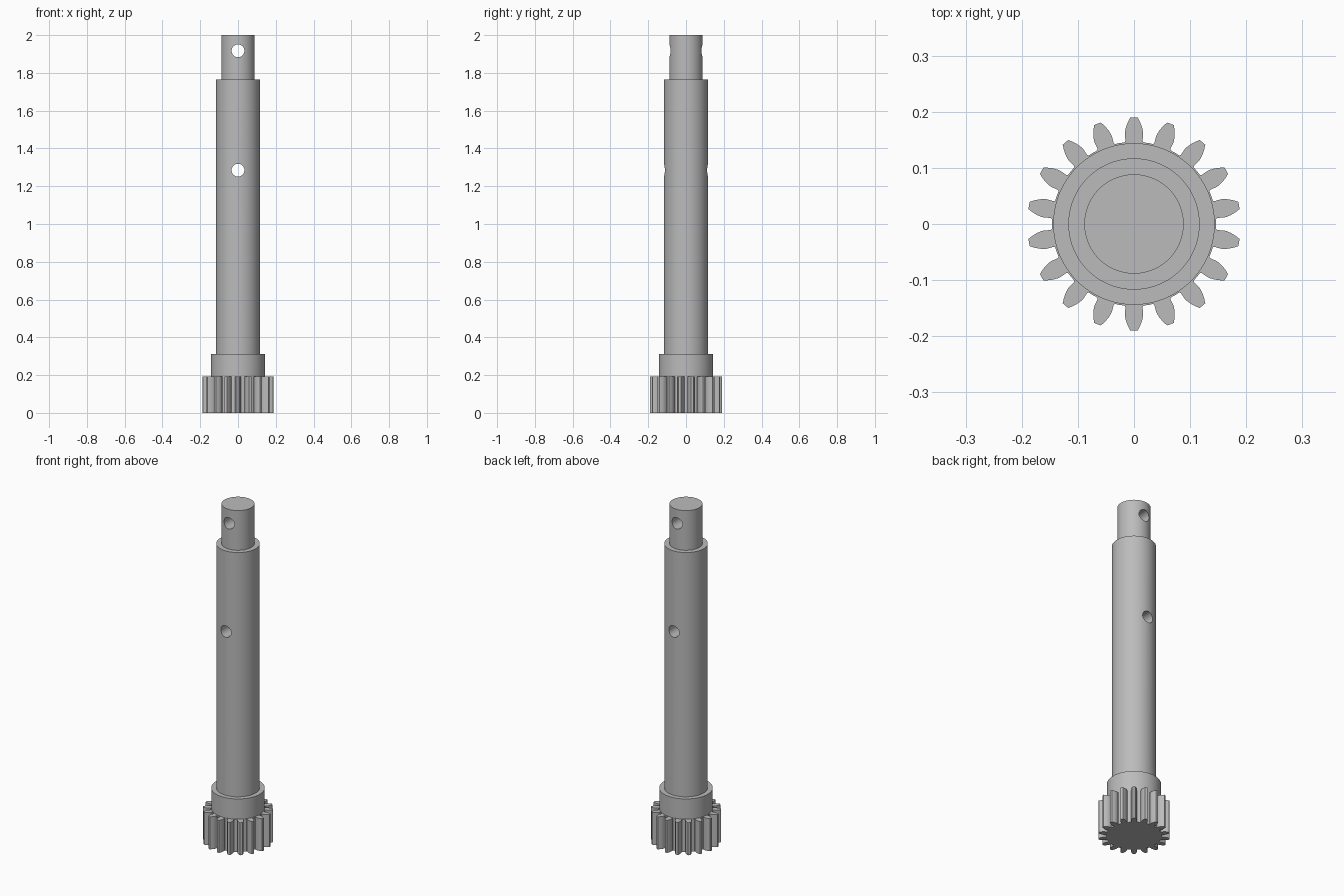
import bpy, bmesh, math
from mathutils import Matrix

cube = bpy.data.objects.get("Cube")
if cube:
    bpy.data.objects.remove(cube, do_unlink=True)

steel = bpy.data.materials.new("grey_steel")
steel.use_nodes = True
grey = (0.5, 0.5, 0.5, 1)
steel.diffuse_color = grey
steel.node_tree.nodes["Principled BSDF"].inputs["Base Color"].default_value = grey

GEAR_TOP, COLLAR_TOP, SHAFT_TOP, TIP_TOP = 0.193, 0.313, 1.764, 2.0
TEETH, TIP_R, ROOT_R = 18, 0.19, 0.1465
SIDES = 96


def finish(bm, name):
    bmesh.ops.recalc_face_normals(bm, faces=bm.faces)
    mesh = bpy.data.meshes.new(name)
    bm.to_mesh(mesh)
    bm.free()
    mesh.materials.append(steel)
    obj = bpy.data.objects.new(name, mesh)
    bpy.context.collection.objects.link(obj)
    return obj


def activate(obj):
    bpy.ops.object.select_all(action="DESELECT")
    obj.select_set(True)
    bpy.context.view_layer.objects.active = obj


def extrude_outline(points, height, name):
    bm = bmesh.new()
    face = bm.faces.new([bm.verts.new((x, y, 0)) for x, y in points])
    new = bmesh.ops.extrude_face_region(bm, geom=[face], use_keep_orig=True)["geom"]
    top = [v for v in new if isinstance(v, bmesh.types.BMVert)]
    bmesh.ops.translate(bm, verts=top, vec=(0, 0, height))
    return finish(bm, name)


def lathe(profile, name):
    bm = bmesh.new()
    rings = []
    for r, z in profile:
        rings.append([bm.verts.new((r * math.cos(a), r * math.sin(a), z))
                      for a in (math.tau * i / SIDES for i in range(SIDES))])
    for low, high in zip(rings, rings[1:]):
        for i in range(SIDES):
            j = (i + 1) % SIDES
            bm.faces.new((low[i], low[j], high[j], high[i]))
    bm.faces.new(rings[0])
    bm.faces.new(rings[-1])
    return finish(bm, name)


# Pinion gear: involute flanks, radial below the base circle
def half_angle(r):
    pressure = math.radians(20)
    base_r = TIP_R * TEETH / (TEETH + 2) * math.cos(pressure)
    a = math.acos(min(1, base_r / r))
    return math.pi / (2 * TEETH) + math.tan(pressure) - pressure - (math.tan(a) - a)


radii = [ROOT_R, 0.149, 0.155, 0.161, 0.166, 0.172, 0.178, 0.184, TIP_R]
flank = [(r, half_angle(r)) for r in radii]
flank[0] = (ROOT_R, flank[1][1] + 0.012)  # small root fillet
tooth = [(r, -h) for r, h in flank] + [(TIP_R, 0)] + [(r, h) for r, h in reversed(flank)]
tooth.append((ROOT_R, math.pi / TEETH))  # middle of the valley
outline = []
for k in range(TEETH):
    centre = math.pi / 2 + math.tau * k / TEETH
    outline += [(r * math.cos(centre + a), r * math.sin(centre + a)) for r, a in tooth]
gear = extrude_outline(outline, GEAR_TOP, "pinion_gear")

# Stepped shaft: collar, main length and narrow tip
shaft = lathe([(0.144, GEAR_TOP), (0.144, COLLAR_TOP), (0.117, COLLAR_TOP),
               (0.117, SHAFT_TOP), (0.0885, SHAFT_TOP), (0.0885, TIP_TOP)], "stepped_shaft")

# Cross-drilled pin holes
for z in (1.285, 1.917):
    bm = bmesh.new()
    bmesh.ops.create_cone(bm, cap_ends=True, segments=48, radius1=0.034, radius2=0.034,
                          depth=0.5, matrix=Matrix.Translation((0, 0, z))
                          @ Matrix.Rotation(math.pi / 2, 4, "X"))
    cutter = finish(bm, "hole_cutter")
    cutter.hide_render = True
    drill = shaft.modifiers.new("pin_hole", "BOOLEAN")
    drill.operation, drill.solver, drill.object = "DIFFERENCE", "EXACT", cutter
    activate(shaft)
    bpy.ops.object.modifier_apply(modifier=drill.name)
    bpy.data.objects.remove(cutter, do_unlink=True)

for obj in (gear, shaft):
    activate(obj)
    bpy.ops.object.shade_smooth_by_angle(angle=math.radians(25))
